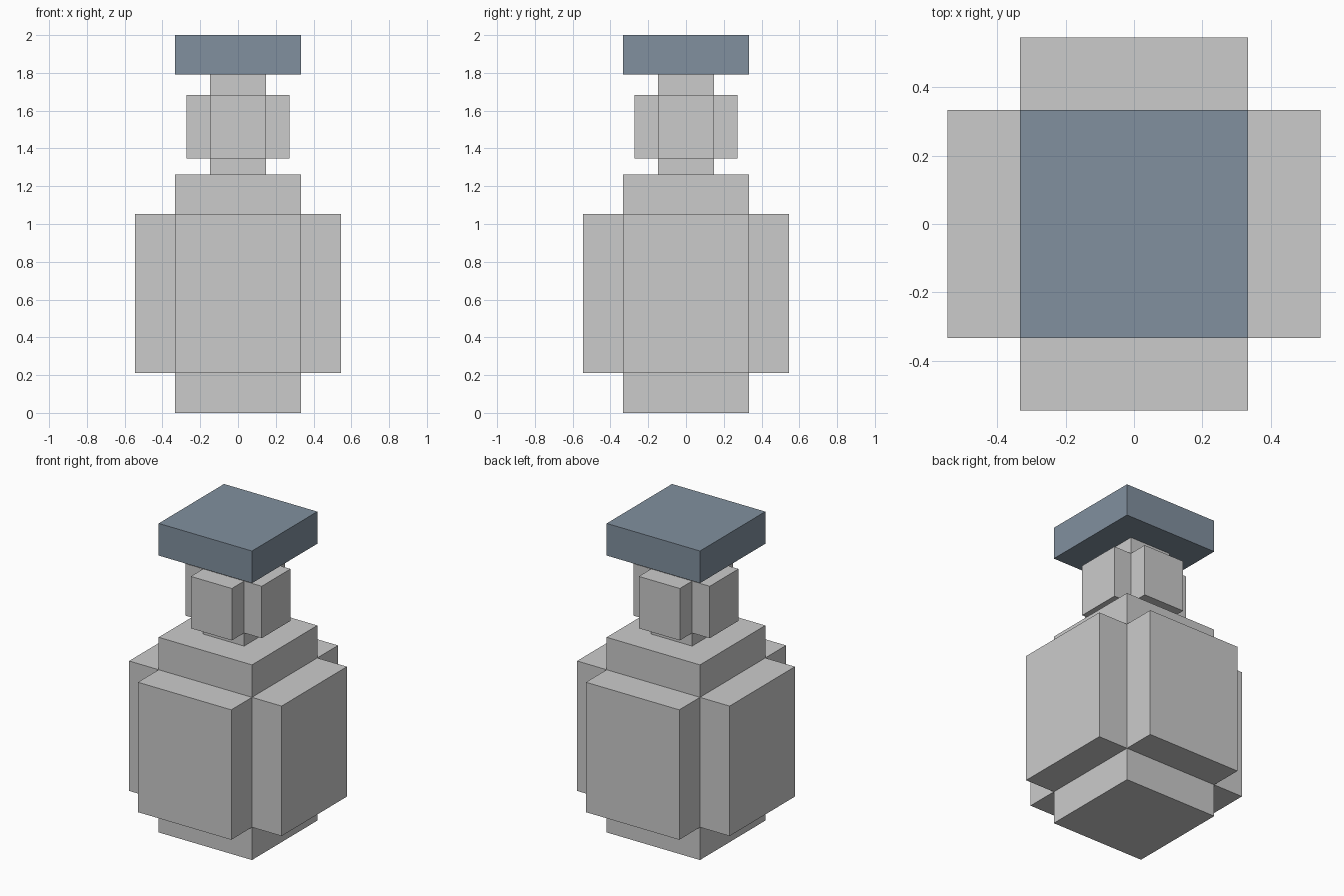
import bpy

if "Cube" in bpy.data.objects:
    bpy.data.objects.remove(bpy.data.objects["Cube"])

CORE, BULGE = 0.334, 0.546      # half widths of the body
NECK, COLLAR = 0.147, 0.273     # half widths of the neck


def box(name, hx, hy, z0, z1):
    """Box centred on the z axis, given half widths and height range."""
    bpy.ops.mesh.primitive_cube_add(size=2, location=(0, 0, (z0 + z1) / 2))
    ob = bpy.context.object
    ob.name = name
    ob.scale = (hx, hy, (z1 - z0) / 2)
    bpy.ops.object.transform_apply(location=False, rotation=False, scale=True)
    return ob


def cross(name, inner, outer, z0, z1):
    """Two crossing boxes that widen a column on all four sides."""
    box(name + "_x", outer, inner, z0, z1)
    box(name + "_y", inner, outer, z0, z1)


# Bottle body with raised side panels
box("body_core", CORE, CORE, 0, 1.263)
cross("body_panels", CORE, BULGE, 0.212, 1.053)

# Neck with collar
box("neck", NECK, NECK, 1.263, 1.792)
cross("neck_collar", NECK, COLLAR, 1.348, 1.684)

# Blue-grey stopper
cap = box("stopper", CORE, CORE, 1.792, 2.0)
mat = bpy.data.materials.new("stopper_blue_grey")
mat.diffuse_color = (0.22, 0.28, 0.345, 1)
mat.use_nodes = True
mat.node_tree.nodes["Principled BSDF"].inputs["Base Color"].default_value = mat.diffuse_color
cap.data.materials.append(mat)
